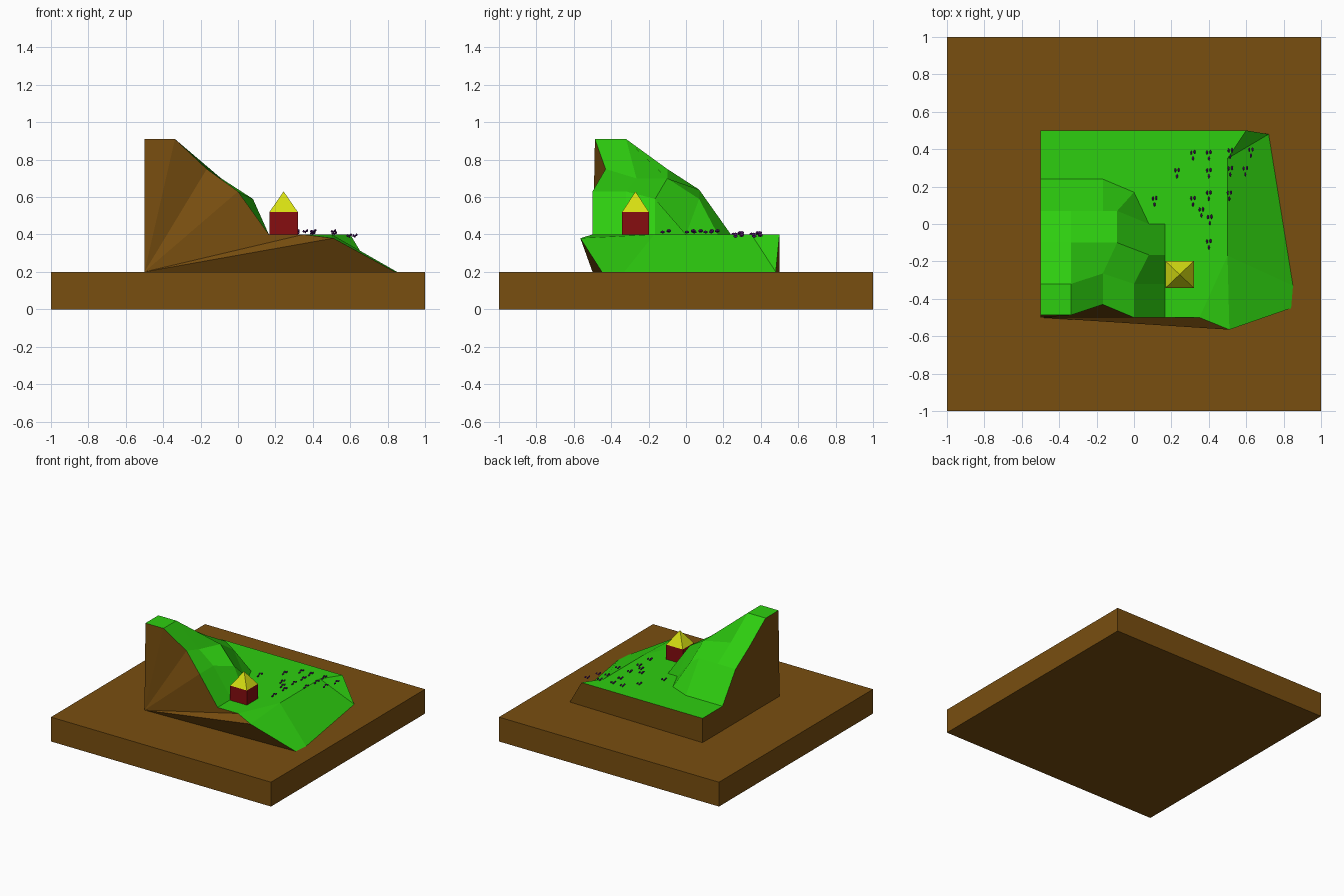
import bpy, bmesh, math
from mathutils import Matrix, Vector

if "Cube" in bpy.data.objects:
    bpy.data.objects.remove(bpy.data.objects["Cube"])


def material(name, rgb):
    m = bpy.data.materials.new(name)
    m.diffuse_color = (*rgb, 1)
    m.use_nodes = True
    m.node_tree.nodes["Principled BSDF"].inputs["Base Color"].default_value = m.diffuse_color
    return m


EARTH = material("earth_brown", (0.19, 0.077, 0.005))
GRASS = material("grass_green", (0.027, 0.62, 0.005))
RED = material("wall_red", (0.24, 0.004, 0.005))
YELLOW = material("roof_yellow", (0.68, 0.74, 0.006))
PURPLE = material("petal_purple", (0.13, 0.01, 0.22))


def finish(name, bm, *mats):
    me = bpy.data.meshes.new(name)
    bm.to_mesh(me)
    bm.free()
    ob = bpy.data.objects.new(name, me)
    for m in mats:
        me.materials.append(m)
    bpy.context.collection.objects.link(ob)
    return ob


def box(name, lo, hi, mat):
    lo, hi = Vector(lo), Vector(hi)
    bm = bmesh.new()
    bmesh.ops.create_cube(bm, size=1, matrix=Matrix.Translation((lo + hi) / 2)
                          @ Matrix.Diagonal((*(hi - lo), 1)))
    return finish(name, bm, mat)


# Ground slab
box("ground_slab", (-1, -1, 0), (1, 1, 0.2), EARTH)

# Hill as a coarse height grid, rows running front to back
H = 0.4
rows = [
    [(-.5, -.487, .91), (-.337, -.487, .91), (-.167, -.43, .75), (0, -.5, .63), (.165, -.5, H)],
    [(-.5, -.32, .91), (-.337, -.32, .91), (-.167, -.265, .70), (0, -.32, .63), (.165, -.32, H)],
    [(-.5, -.1, .75), (-.337, -.1, .75), (-.09, -.1, .70), (.08, -.165, .59), (.165, -.165, H)],
    [(-.5, .07, .64), (-.337, .07, .64), (-.09, .07, .59), (.08, 0, H), (.165, 0, H)],
]
shoulder = (-.167, .07, .64)
foot = [(-.5, .24, H), (-.337, .24, H), (-.167, .24, H), (0, .17, H), (.08, 0, H)]

# Plateau rim and the lower edge of the east slope
rim = [(.35, -.5, H), (.51, -.565, .38), (.5, -.17, H), (.5, .35, H), (.6, .5, H), (-.5, .5, H)]
low = [(-.5, -.5, .2), (.84, -.45, .2), (.85, -.33, .2), (.72, .48, .2), (-.5, .5, .2)]

bm = bmesh.new()


def face(pts, mat=1):
    f = bm.faces.new([bm.verts.new(p) for p in pts])
    f.material_index = mat
    return f


# Hill surface
for j in range(3):
    for i in range(4):
        quad = [rows[j][i], rows[j][i + 1], rows[j + 1][i + 1], rows[j + 1][i]]
        if (j, i) == (2, 1):
            quad.insert(3, shoulder)
        face(quad)
a = rows[3]
face([a[0], a[1], foot[1], foot[0]])
face([a[1], shoulder, foot[2], foot[1]])
face([shoulder, a[2], foot[3], foot[2]])
face([a[2], foot[4], foot[3]])
# Plateau and east slope
face([rows[0][4], rim[0], *rim[2:], *foot, *[rows[k][4] for k in (3, 2, 1)]])
face(rim[:3])
face([rim[3], low[3], rim[4]])
face([rim[3], rim[2], low[2], low[3]])
face([rim[2], rim[1], low[1], low[2]])
# Cut earth walls: front fan, left, back, bottom
top_edge = [low[1], rim[1], rim[0]] + rows[0][::-1]
for p, q in zip(top_edge, top_edge[1:]):
    face([low[0], p, q], 0)
face([low[0]] + [r[0] for r in rows] + [foot[0], rim[5], low[4]], 0)
face([low[4], rim[5], rim[4], low[3]], 0)
bottom = face(low, 0)
bmesh.ops.remove_doubles(bm, verts=bm.verts, dist=0.0005)
bmesh.ops.recalc_face_normals(bm, faces=bm.faces)
bmesh.ops.delete(bm, geom=[f for f in bm.faces if f.calc_center_median().z < 0.201],
                 context='FACES_ONLY')
finish("hill", bm, EARTH, GRASS)

# House walls and pyramid roof
box("house_walls", (.168, -.342, .4), (.32, -.198, .52), RED)
bm = bmesh.new()
bmesh.ops.create_cone(bm, cap_ends=True, segments=4, radius1=math.sqrt(.5), radius2=0, depth=1,
                      matrix=Matrix.Translation((.244, -.27, .575))
                      @ Matrix.Diagonal((.152, .144, .11, 1))
                      @ Matrix.Rotation(math.pi / 4, 4, 'Z'))
finish("house_roof", bm, YELLOW)

# Flowers: two upright petals and one lower petal each
spots = [(.315, .37), (.40, .37), (.515, .38), (.625, .385), (.23, .275), (.40, .275),
         (.515, .285), (.595, .285), (.11, .125), (.315, .125), (.40, .155), (.51, .155),
         (.36, .065), (.405, .025), (.40, -.105)]
bm = bmesh.new()
for x, y in spots:
    z = .413 if y < .2 else .402
    if x > .55:
        z = .39
    for dx, dy, dz in ((-.009, .012, .004), (.009, .014, .008), (0, -.02, 0)):
        bmesh.ops.create_icosphere(bm, subdivisions=1, radius=1,
                                   matrix=Matrix.Translation((x + dx, y + dy, z + dz))
                                   @ Matrix.Diagonal((.006, .013, .008, 1)))
finish("flowers", bm, PURPLE)
